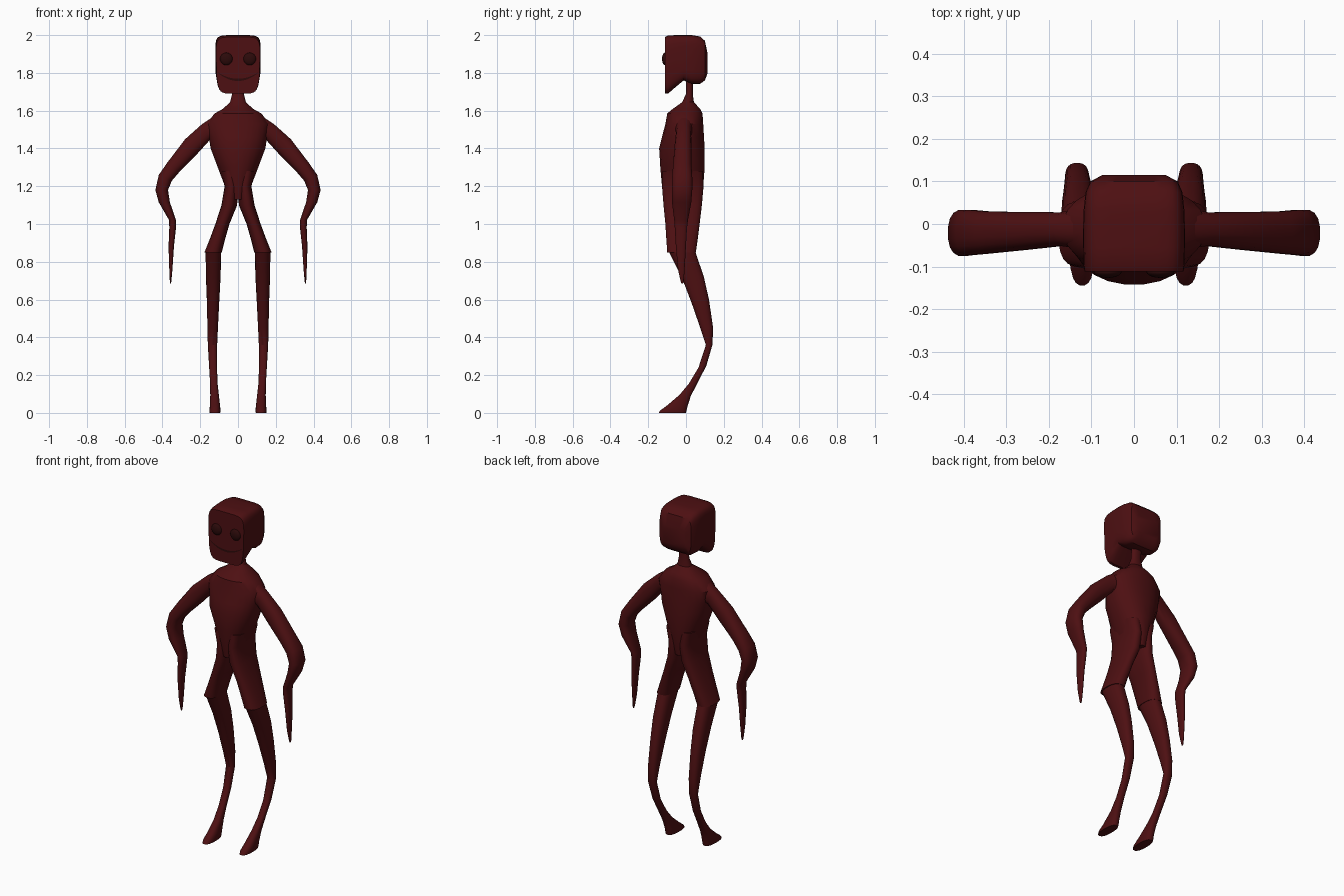
import bpy, bmesh, math
from mathutils import Vector as V

if "Cube" in bpy.data.objects:
    bpy.data.objects.remove(bpy.data.objects["Cube"])


def material(name, rgb):
    m = bpy.data.materials.new(name)
    m.diffuse_color = (*rgb, 1)
    m.use_nodes = True
    m.node_tree.nodes["Principled BSDF"].inputs["Base Color"].default_value = m.diffuse_color
    return m


RED = material("dark blood red", (0.075, 0.005, 0.006))
DARK = material("blackish red", (0.025, 0.003, 0.003))


def finish(bm, name, mat, mirror=False, angle=35):
    bmesh.ops.recalc_face_normals(bm, faces=bm.faces)
    me = bpy.data.meshes.new(name)
    bm.to_mesh(me)
    bm.free()
    me.materials.append(mat)
    ob = bpy.data.objects.new(name, me)
    bpy.context.collection.objects.link(ob)
    bpy.ops.object.select_all(action='DESELECT')
    ob.select_set(True)
    bpy.context.view_layer.objects.active = ob
    bpy.ops.object.shade_smooth_by_angle(angle=math.radians(angle))
    if mirror:
        mod = ob.modifiers.new("mirror", 'MIRROR')
        mod.use_mirror_merge = False
    return ob


def loft(name, sections, power=2.0, n=20, mirror=False, mat=RED, angle=35, shape=None):
    """Each section: two opposite points a, b and a sideways half-width vector w."""
    bm = bmesh.new()
    rings = []
    for a, b, w in sections:
        a, b, w = V(a), V(b), V(w)
        ring = []
        for i in range(n):
            t = 2 * math.pi * (i + 0.5) / n
            c, s = math.cos(t), math.sin(t)
            p = ((a + b) / 2 + (a - b) / 2 * math.copysign(abs(c) ** (2 / power), c)
                 + w * math.copysign(abs(s) ** (2 / power), s))
            ring.append(bm.verts.new(shape(p) if shape else p))
        rings.append(ring)
    for r, q in zip(rings, rings[1:]):
        for i in range(n):
            j = (i + 1) % n
            bm.faces.new((r[i], r[j], q[j], q[i]))
    bm.faces.new(rings[0])
    bm.faces.new(rings[-1])
    return finish(bm, name, mat, mirror, angle)


# head: boxy slices from face to back, jaw hanging at the front
def narrow_jaw(p):
    return V((p.x * min(1, 0.88 + max(0, p.z - 1.69) * 1.0), p.y, p.z))


head = [(-.112, 1.69, 1.99, .117), (-.095, 1.69, 1.998, .119), (-.055, 1.725, 2.0, .12),
        (-.012, 1.76, 2.0, .12), (.03, 1.742, 2.0, .119), (.075, 1.742, 1.993, .114),
        (.1, 1.76, 1.97, .103), (.115, 1.80, 1.90, .075)]
loft("head", [((0, y, hi), (0, y, lo), (w, 0, 0)) for y, lo, hi, w in head],
     power=6, n=32, shape=narrow_jaw)

# torso with neck: half width, front, back per height
torso = [(1.78, .03, 0, .04), (1.69, .031, 0, .036), (1.645, .042, -.02, .042),
         (1.61, .08, -.07, .075), (1.585, .125, -.1, .088), (1.53, .168, -.11, .092),
         (1.46, .155, -.128, .096), (1.40, .146, -.143, .1), (1.3, .108, -.137, .1),
         (1.2, .07, -.128, .092), (1.13, .045, -.115, .08)]
loft("torso", [((0, f, z), (0, b, z), (w, 0, 0)) for z, w, f, b in torso],
     power=2.2, n=24, angle=32)

# thighs: inner x, outer x, front y, back y per height
thigh = [(1.28, .0, .095, -.125, .09), (1.2, .0, .071, -.128, .094), (1.1, .004, .088, -.12, .085),
         (1.0, .045, .12, -.11, .073), (.92, .068, .15, -.105, .063), (.85, .085, .178, -.1, .053)]
loft("thigh", [(((i + o) / 2, f, z), ((i + o) / 2, b, z), ((o - i) / 2, 0, 0))
               for z, i, o, f, b in thigh], power=2.5, mirror=True)

# lower legs and feet: front (y, z), back (y, z), centre x, half width
leg = [(-.095, .86, .048, .86, .13, .042), (-.022, .715, .095, .72, .131, .039),
       (.03, .58, .122, .6, .132, .033), (.075, .45, .144, .45, .134, .028),
       (.105, .36, .14, .36, .135, .025), (.066, .24, .108, .25, .132, .021),
       (.015, .155, .062, .16, .128, .02), (-.035, .095, .026, .09, .124, .023),
       (-.1, .04, .01, .04, .122, .027), (-.138, .012, .003, .012, .122, .03),
       (-.145, 0, 0, 0, .122, .028)]
loft("lower_leg", [((x, fy, fz), (x, by, bz), (w, 0, 0)) for fy, fz, by, bz, x, w in leg],
     power=2.5, mirror=True)

# arms: outer (x, z), inner (x, z), centre y, half depth
arm = [(.13, 1.57, .11, 1.44, -.01, .05), (.19, 1.53, .148, 1.445, -.012, .04),
       (.28, 1.45, .225, 1.36, -.016, .045), (.375, 1.325, .31, 1.275, -.02, .05),
       (.42, 1.26, .35, 1.228, -.02, .054), (.438, 1.18, .37, 1.18, -.021, .055),
       (.42, 1.115, .36, 1.115, -.023, .052), (.365, 1.02, .328, 1.02, -.026, .037),
       (.364, .98, .328, .98, -.027, .033), (.368, .88, .339, .88, -.027, .027),
       (.364, .76, .347, .76, -.025, .018), (.361, .695, .353, .695, -.02, .008),
       (.359, .685, .355, .685, -.02, .004)]
loft("arm", [((ox, y, oz), (ix, y, iz), (0, d, 0)) for ox, oz, ix, iz, y, d in arm],
     power=2.4, n=16, mirror=True)

# eyes: flattened balls set in the face
bm = bmesh.new()
bmesh.ops.create_uvsphere(bm, u_segments=20, v_segments=12, radius=.033)
for v in bm.verts:
    v.co = V((v.co.x + .062, v.co.y * .45 - .112, v.co.z + 1.874))
finish(bm, "eye", DARK, mirror=True)

# smile: thin curved plate on the face
bm = bmesh.new()
pairs = []
for i in range(17):
    t = i / 8 - 1
    h = .006 * (1 - .8 * t * t)
    z = 1.763 + .037 * t * t
    pairs.append([bm.verts.new((t * .105, -.1145, z + s * h)) for s in (-1, 1)])
for p, q in zip(pairs, pairs[1:]):
    bm.faces.new((p[0], q[0], q[1], p[1]))
bmesh.ops.solidify(bm, geom=bm.faces[:], thickness=.004)
finish(bm, "smile", DARK)
